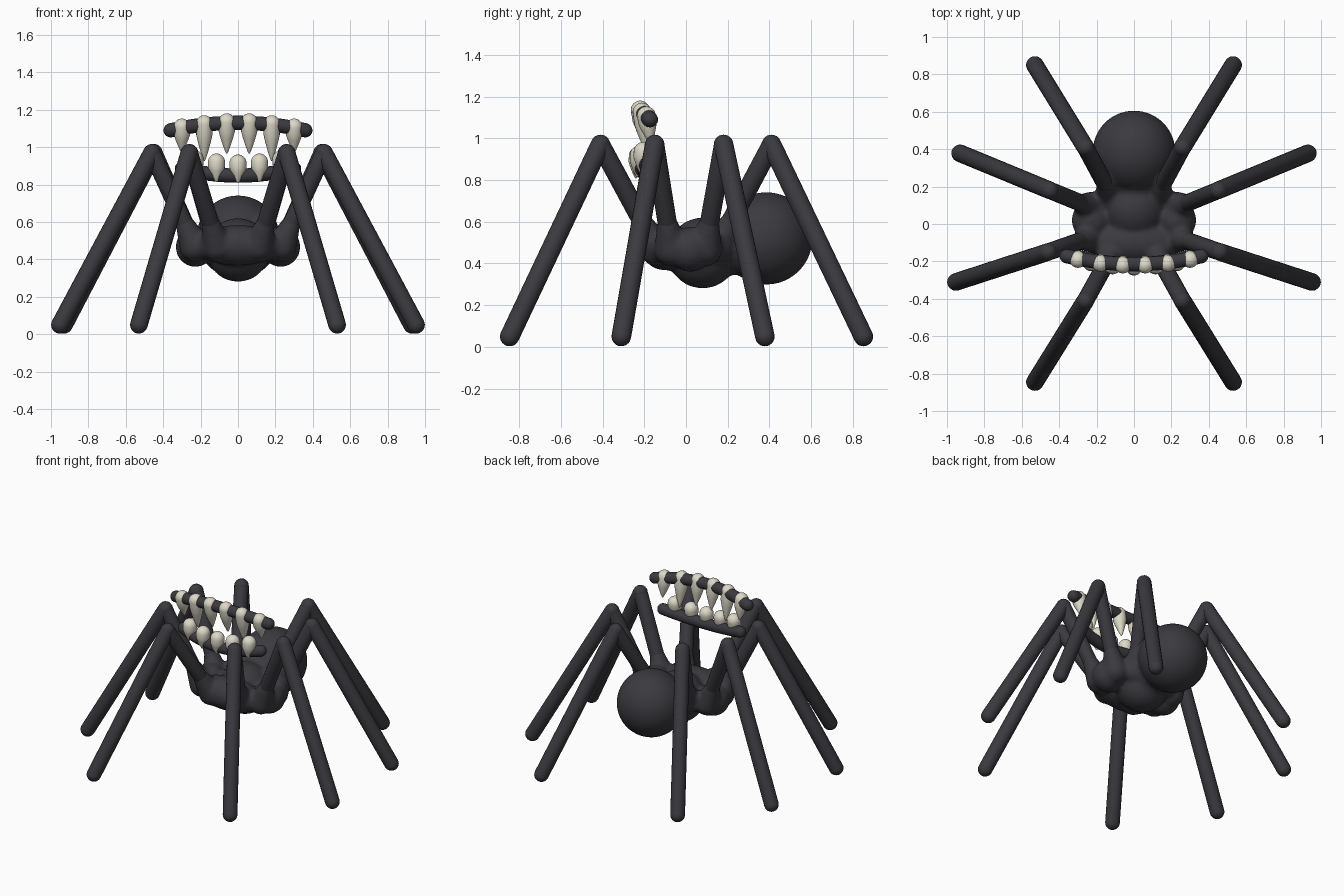
import bpy, bmesh, math
from mathutils import Vector, Matrix

if "Cube" in bpy.data.objects:
    bpy.data.objects.remove(bpy.data.objects["Cube"])


def material(name, rgb):
    m = bpy.data.materials.new(name)
    m.diffuse_color = (*rgb, 1)
    m.use_nodes = True
    m.node_tree.nodes["Principled BSDF"].inputs["Base Color"].default_value = m.diffuse_color
    return m


DARK = material("charcoal", (0.042, 0.042, 0.050))
IVORY = material("ivory", (0.72, 0.69, 0.58))


def finish(bm, name, mat):
    bmesh.ops.recalc_face_normals(bm, faces=bm.faces)
    for f in bm.faces:
        f.smooth = True
    me = bpy.data.meshes.new(name)
    bm.to_mesh(me)
    bm.free()
    me.materials.append(mat)
    ob = bpy.data.objects.new(name, me)
    bpy.context.collection.objects.link(ob)
    return ob


def sweep(bm, rings, n=20):
    """Skin round sections given as (centre, axis, radius), capped at both ends."""
    loops = []
    for c, axis, r in rings:
        rot = Vector(axis).to_track_quat('Z', 'Y')
        loops.append([bm.verts.new(Vector(c) + rot @ Vector(
            (r * math.cos(2 * math.pi * i / n), r * math.sin(2 * math.pi * i / n), 0)))
            for i in range(n)])
    for a, b in zip(loops, loops[1:]):
        for i in range(n):
            bm.faces.new((a[i], a[(i + 1) % n], b[(i + 1) % n], b[i]))
    bm.faces.new(loops[0])
    bm.faces.new(loops[-1])


def rounded(path, r, r2=None, steps=6):
    """Sections along a path of points, with hemispherical ends."""
    pts = [Vector(p) for p in path]
    r2 = r if r2 is None else r2
    d0, d1 = (pts[1] - pts[0]).normalized(), (pts[-1] - pts[-2]).normalized()
    ang = [math.pi / 2 * k / steps for k in range(1, steps)]
    rings = [(pts[0] - d0 * r * math.cos(a), d0, r * math.sin(a)) for a in [0.1] + ang]
    last = len(pts) - 1
    for i, p in enumerate(pts):
        d = pts[min(i + 1, last)] - pts[max(i - 1, 0)]
        rings.append((p, d, r + (r2 - r) * i / last))
    rings += [(pts[-1] + d1 * r2 * math.cos(a), d1, r2 * math.sin(a))
              for a in ang[::-1] + [0.1]]
    return rings


def ball(bm, c, radii):
    bmesh.ops.create_uvsphere(bm, u_segments=40, v_segments=24, radius=1,
                              matrix=Matrix.Translation(c) @ Matrix.Diagonal((*radii, 1)))


# Right-hand legs: hip, knee, foot
LEGS = {
    "front_leg": ((0.11, -0.14, 0.47), (0.26, -0.41, 0.97), (0.53, -0.845, 0.05)),
    "front_middle_leg": ((0.23, -0.07, 0.47), (0.46, -0.15, 0.97), (0.952, -0.31, 0.05)),
    "back_middle_leg": ((0.23, 0.09, 0.47), (0.45, 0.18, 0.97), (0.93, 0.378, 0.05)),
    "back_leg": ((0.12, 0.15, 0.48), (0.26, 0.41, 0.97), (0.53, 0.85, 0.05)),
}

# Body: overlapping masses fused into one soft surface
body = bmesh.new()
ball(body, (0, 0.385, 0.52), (0.222, 0.222, 0.222))   # abdomen
ball(body, (0, 0.08, 0.45), (0.17, 0.17, 0.17))       # thorax
ball(body, (0, 0.21, 0.48), (0.155, 0.12, 0.135))     # waist
ball(body, (0, -0.10, 0.475), (0.25, 0.115, 0.108))   # head

for name, (hip, knee, foot) in LEGS.items():
    for side, s in (("right", 1), ("left", -1)):
        h, k, f = (Vector((p[0] * s, p[1], p[2])) for p in (hip, knee, foot))
        # flared hip fused to the body
        sweep(body, rounded((h, h.lerp(k, 0.32)), 0.085, 0.04))
        # two rounded limbs meeting at the knee
        bm = bmesh.new()
        sweep(bm, rounded((h, k), 0.046))
        sweep(bm, rounded((k, f), 0.047))
        finish(bm, f"{side}_{name}", DARK)
for s in (1, -1):
    ball(body, (0.228 * s, 0.02, 0.467), (0.106, 0.105, 0.108))  # side lobes

ob = finish(body, "body", DARK)
mod = ob.modifiers.new("fuse", 'REMESH')
mod.mode = 'VOXEL'
mod.voxel_size = 0.014
mod.use_smooth_shade = True
mod = ob.modifiers.new("soften", 'SMOOTH')
mod.factor = 0.5
mod.iterations = 8


# Jaws: bowed gum bars
def jaw_point(x, half, y_mid, y_end, z_mid, z_end):
    t = (x / half) ** 2
    return Vector((x, y_mid + (y_end - y_mid) * t, z_mid + (z_end - z_mid) * t))


UPPER = (0.36, -0.215, -0.172, 1.13, 1.09)
LOWER = (0.30, -0.215, -0.175, 0.848, 0.885)
for name, jaw in (("upper_jaw", UPPER), ("lower_jaw", LOWER)):
    bm = bmesh.new()
    sweep(bm, rounded([jaw_point(jaw[0] * i / 12, *jaw) for i in range(-12, 13)], 0.038))
    finish(bm, name, DARK)


# Teeth: round crown tapering down to a tip
def tooth(name, top, tip, r):
    top, tip = Vector(top), Vector(tip)
    d = (tip - top).normalized()
    length = (tip - top).length
    rings = [(top + d * r * (1 - math.cos(a)), d, r * math.sin(a))
             for a in [math.pi / 2 * k / 7 for k in (0.2, 1, 2, 3, 4, 5, 6, 7)]]
    for t, w in ((0.3, 0.96), (0.5, 0.76), (0.75, 0.45), (0.95, 0.16), (1, 0.03)):
        z = r + (length - r) * t
        rings.append((top + d * z, d, r * w))
    bm = bmesh.new()
    sweep(bm, rings)
    finish(bm, name, IVORY)


for s, side in ((1, "right"), (-1, "left")):
    for i, (x, z0, z1) in enumerate(((0.06, 1.18, 0.965), (0.18, 1.17, 0.925), (0.30, 1.152, 0.97))):
        y = jaw_point(x, *UPPER).y - 0.012
        tooth(f"{side}_upper_tooth_{i + 1}", (x * s, y, z0), (x * s, y + 0.03, z1), 0.045)
for i in range(-2, 3):
    x = 0.115 * i
    p = jaw_point(x, *LOWER)
    tooth(f"lower_tooth_{i + 3}", (x, p.y - 0.008, p.z + 0.112), (x, p.y - 0.025, p.z - 0.04), 0.046)
